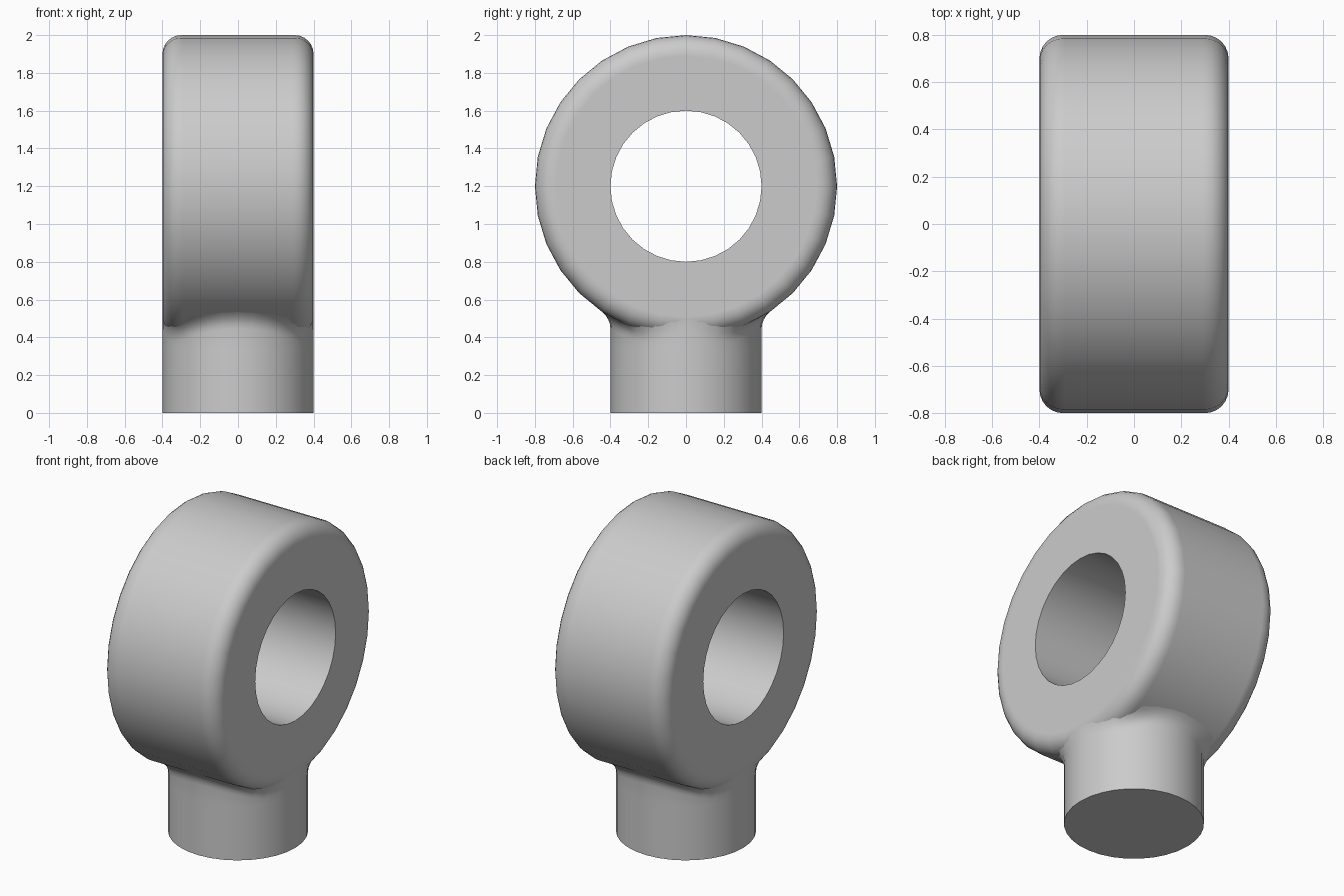
import bpy
import bmesh
from math import sin, cos, sqrt, pi, radians

if "Cube" in bpy.data.objects:
    bpy.data.objects.remove(bpy.data.objects["Cube"])

SIDES = 32
CENTRE_Z, OUTER, BORE = 1.2, 0.8, 0.4
HALF, ROUND = 0.4, 0.1
SHANK, DROP, FLARE = 0.4, 0.06, 0.07

grey = bpy.data.materials.new("plain grey")
grey.use_nodes = True
colour = (0.6, 0.6, 0.6, 1)
grey.diffuse_color = colour
grey.node_tree.nodes["Principled BSDF"].inputs["Base Color"].default_value = colour


def loft(name, rings, closed):
    """Skin a list of equal-sized rings; cap the first ring unless closed."""
    bm = bmesh.new()
    loops = [[bm.verts.new(p) for p in ring] for ring in rings]
    pairs = list(zip(loops, loops[1:]))
    if closed:
        pairs.append((loops[-1], loops[0]))
    for a, b in pairs:
        for i in range(SIDES):
            j = (i + 1) % SIDES
            bm.faces.new((a[i], a[j], b[j], b[i]))
    if not closed:
        bm.faces.new(loops[0])
        bm.faces.new(loops[-1])
    bmesh.ops.recalc_face_normals(bm, faces=bm.faces)
    mesh = bpy.data.meshes.new(name)
    bm.to_mesh(mesh)
    bm.free()
    mesh.materials.append(grey)
    obj = bpy.data.objects.new(name, mesh)
    bpy.context.collection.objects.link(obj)
    bpy.ops.object.select_all(action="DESELECT")
    obj.select_set(True)
    bpy.context.view_layer.objects.active = obj
    bpy.ops.object.shade_smooth_by_angle(angle=radians(35))
    return obj


ANGLES = [2 * pi * i / SIDES for i in range(SIDES)]

# Eye ring: rounded cross-section turned about the x axis
inner = HALF - ROUND
arc = [(inner + ROUND * sin(k * pi / 12), OUTER - ROUND + ROUND * cos(k * pi / 12))
       for k in range(7)]
right = [(inner - 0.01, OUTER)] + arc + [(HALF, OUTER - ROUND - 0.01), (HALF, BORE)]
profile = right + [(-x, r) for x, r in reversed(right)]
loft("eye_ring", [[(x, r * cos(a), CENTRE_Z + r * sin(a)) for a in ANGLES]
                  for x, r in profile], True)


def underside(x, y):
    """Height of the ring's lower surface above a point."""
    over = min(max(abs(x) - inner, 0), ROUND)
    radius = OUTER - ROUND + sqrt(ROUND ** 2 - over ** 2)
    return CENTRE_Z - sqrt(radius ** 2 - y ** 2)


def fillet_point(a, t):
    """Point on the blend from the shank (t = 0) to the ring (t = 1)."""
    x, y = SHANK * cos(a), SHANK * sin(a)
    reach = SHANK + FLARE
    ex, ey = reach * cos(a), reach * sin(a)
    ex = max(-HALF, min(HALF, ex))
    corner, end = underside(x, y), underside(ex, ey) + 0.004
    u, v, w = (1 - t) ** 2, 2 * t * (1 - t), t * t
    return ((u + v) * x + w * ex, (u + v) * y + w * ey,
            u * (corner - DROP) + v * corner + w * end)


# Shank: round post flaring into the ring
rings = [[(SHANK * cos(a), SHANK * sin(a), z) for a in ANGLES] for z in (0, 0.34)]
rings += [[fillet_point(a, k / 5) for a in ANGLES] for k in range(6)]
rings.append([(x * 0.9, y * 0.9, z + 0.06) for x, y, z in rings[-1]])
loft("shank", rings, False)
